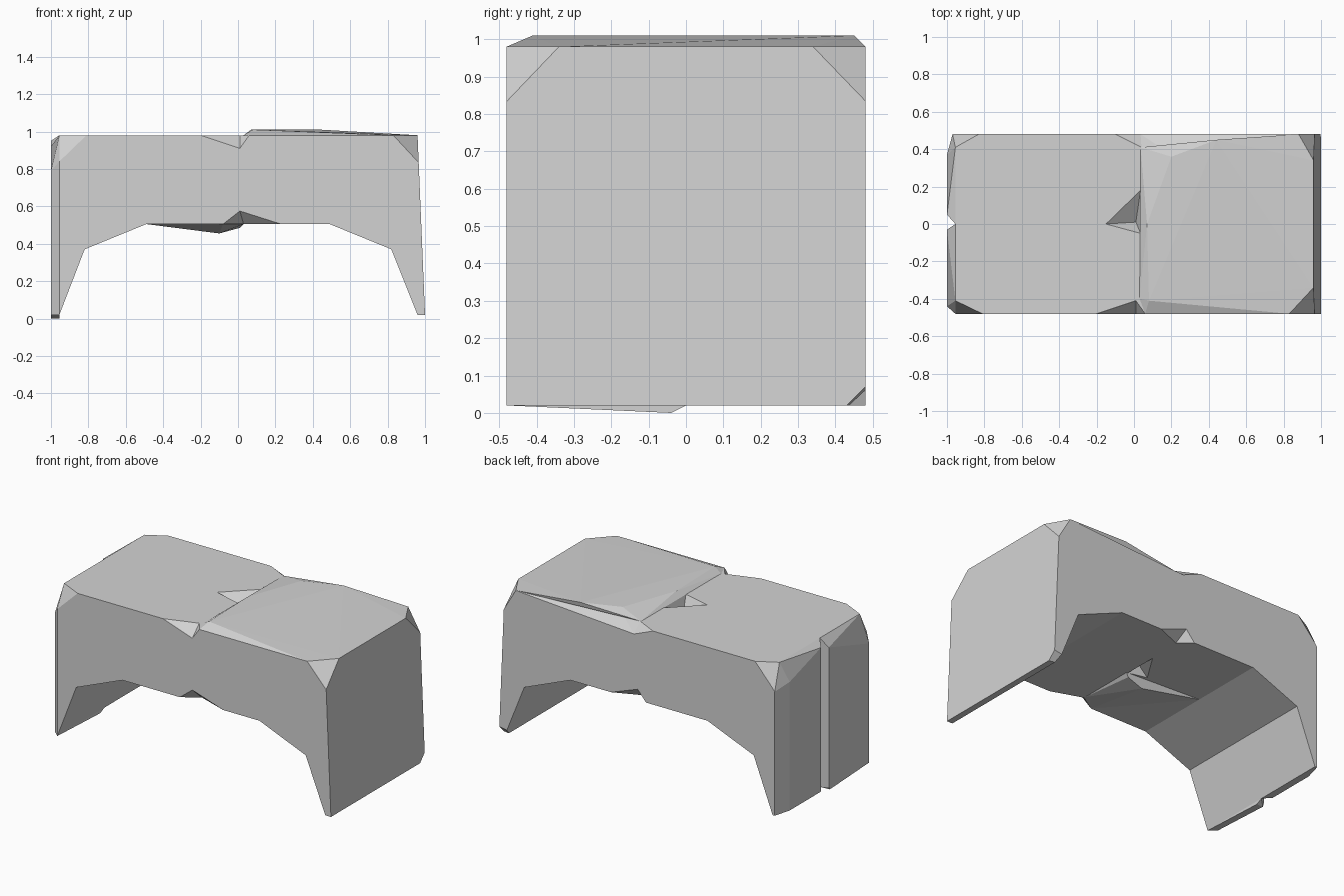
import bpy
import bmesh
from mathutils import Vector

default = bpy.data.objects.get("Cube")
if default:
    bpy.data.objects.remove(default, do_unlink=True)

HALF = 0.48      # half depth
TOP = 0.98       # main top level
FOOT = 0.02      # main foot level
ARCH = 0.505     # underside of the span
LEFT = 0.96      # plain end wall
RIGHT = -0.955   # wall behind the two end panels

stone = bpy.data.materials.new("plain_grey")
stone.use_nodes = True
grey = (0.65, 0.65, 0.65, 1)
stone.diffuse_color = grey
for node in stone.node_tree.nodes:
    if node.type == 'BSDF_PRINCIPLED':
        node.inputs["Base Color"].default_value = grey


def finish(name, bm):
    """Turn a bmesh into a flat shaded stone object."""
    bmesh.ops.recalc_face_normals(bm, faces=bm.faces[:])
    mesh = bpy.data.meshes.new(name)
    bm.to_mesh(mesh)
    bm.free()
    mesh.materials.append(stone)
    obj = bpy.data.objects.new(name, mesh)
    bpy.context.collection.objects.link(obj)
    return obj


def hull(name, points):
    """Make a faceted chunk that wraps the given points."""
    bm = bmesh.new()
    for p in points:
        bm.verts.new(p)
    result = bmesh.ops.convex_hull(bm, input=bm.verts[:])
    spare = set(result["geom_interior"]) | set(result["geom_unused"])
    loose = [v for v in spare if isinstance(v, bmesh.types.BMVert) and v.is_valid]
    bmesh.ops.delete(bm, geom=loose, context='VERTS')
    bmesh.ops.dissolve_limit(bm, angle_limit=0.01, verts=bm.verts[:], edges=bm.edges[:])
    return finish(name, bm)


def chip(target, points, out):
    """Break a faceted chip out of the target, open towards out."""
    points = [Vector(p) for p in points]
    cutter = hull("chip_cutter", points + [p + Vector(out) for p in points])
    cutter.hide_render = True
    mod = target.modifiers.new("chip", 'BOOLEAN')
    mod.operation = 'DIFFERENCE'
    mod.solver = 'EXACT'
    mod.object = cutter
    bpy.context.view_layer.objects.active = target
    bpy.ops.object.modifier_apply(modifier=mod.name)
    bpy.data.objects.remove(cutter, do_unlink=True)


def cut_corner(bm, corner, size):
    """Slice one corner; size holds the signed outward leg lengths."""
    normal = Vector([1 / s for s in size])
    point = Vector(corner)
    point.z -= size[2]
    bmesh.ops.bisect_plane(bm, geom=bm.verts[:] + bm.edges[:] + bm.faces[:],
                           plane_co=point, plane_no=normal, clear_outer=True)
    open_edges = [e for e in bm.edges if e.is_boundary]
    bmesh.ops.holes_fill(bm, edges=open_edges)


# Arched block: one profile pushed from front to back
profile = [(RIGHT, FOOT), (RIGHT, TOP), (LEFT, TOP), (1, FOOT), (LEFT, FOOT),
           (0.82, 0.37), (0.49, ARCH), (-0.49, ARCH), (-0.82, 0.37)]
bm = bmesh.new()
face = bm.faces.new([bm.verts.new((x, -HALF, z)) for x, z in profile])
swept = bmesh.ops.extrude_face_region(bm, geom=[face])
moved = [v for v in swept["geom"] if isinstance(v, bmesh.types.BMVert)]
bmesh.ops.translate(bm, verts=moved, vec=(0, 2 * HALF, 0))
bmesh.ops.recalc_face_normals(bm, faces=bm.faces[:])

# Worn corners
cut_corner(bm, (LEFT, -HALF, TOP), (0.13, -0.14, 0.14))
cut_corner(bm, (LEFT, HALF, TOP), (0.08, 0.14, 0.135))
cut_corner(bm, (RIGHT, -HALF, TOP), (-0.145, -0.07, 0.14))
cut_corner(bm, (RIGHT, HALF, TOP), (-0.125, 0.07, 0.14))
cut_corner(bm, (1, HALF, FOOT), (0.3, 0.05, -0.05))
block = finish("arched_block", bm)

# Chips on the top edges, the top face and the underside
chip(block, [(-0.2, -HALF, TOP), (0.01, -HALF, 0.91), (0.06, -HALF, TOP),
             (0.01, -0.41, TOP)], (0, -0.1, 0.1))
chip(block, [(-0.1, HALF, TOP), (0.035, HALF, 0.925), (0.88, HALF, TOP),
             (0.04, 0.41, TOP), (0.2, 0.37, TOP)], (0, 0.1, 0.1))
chip(block, [(-0.15, 0, TOP), (0.035, 0.18, TOP), (0.035, -0.05, TOP),
             (0.01, 0.01, 0.9)], (0, 0, 0.1))
for side, start, end in ((-1, -0.08, 0.23), (1, -0.05, 0.2)):
    y = side * HALF
    chip(block, [(start, y, ARCH), (0.01, y, 0.575), (end, y, ARCH),
                 (0.03, side * 0.41, ARCH)], (0, side * 0.1, -0.1))
chip(block, [(-0.1, 0, ARCH), (0.02, 0.19, ARCH), (0.02, -0.03, ARCH),
             (0, 0.02, 0.57)], (0, 0, -0.1))

# Slightly raised slab over the left half of the top
crest = 1.01
hull("raised_top_slab", [
    (0.06, -HALF, TOP), (0.03, -0.4, TOP), (0.035, 0.41, TOP),
    (0.88, HALF, TOP), (LEFT, 0.34, TOP), (LEFT, -0.34, TOP), (0.83, -HALF, TOP),
    (0.08, -0.41, crest), (0.07, 0, crest), (0.2, 0.36, crest), (0.44, 0.45, crest)])

# Shallow ridge hanging under the span
hull("underside_ridge", [(-0.49, 0, ARCH), (-0.08, -HALF, ARCH), (0.03, -0.4, ARCH),
                         (0.03, -0.03, ARCH), (0.01, -0.04, 0.485), (-0.1, -0.05, 0.455)])

# Two end panels with a groove between them
hull("front_end_panel", [
    (RIGHT, -HALF, FOOT), (RIGHT, 0, FOOT), (RIGHT, 0, TOP),
    (RIGHT, -0.41, TOP), (RIGHT, -HALF, 0.84),
    (-1, -0.44, FOOT), (-1, -0.03, FOOT), (-1, -0.03, 0.92), (-1, -0.44, 0.79),
    (-1, -0.04, 0), (RIGHT, -0.04, 0)])
hull("back_end_panel", [
    (RIGHT, HALF, FOOT), (RIGHT, 0, FOOT), (RIGHT, 0, TOP),
    (RIGHT, 0.41, TOP), (RIGHT, HALF, 0.84), (-0.97, HALF, 0.82), (-0.97, HALF, FOOT),
    (-1, 0.37, FOOT), (-1, 0.05, FOOT), (-1, 0.05, 0.95), (-1, 0.37, 0.85)])
